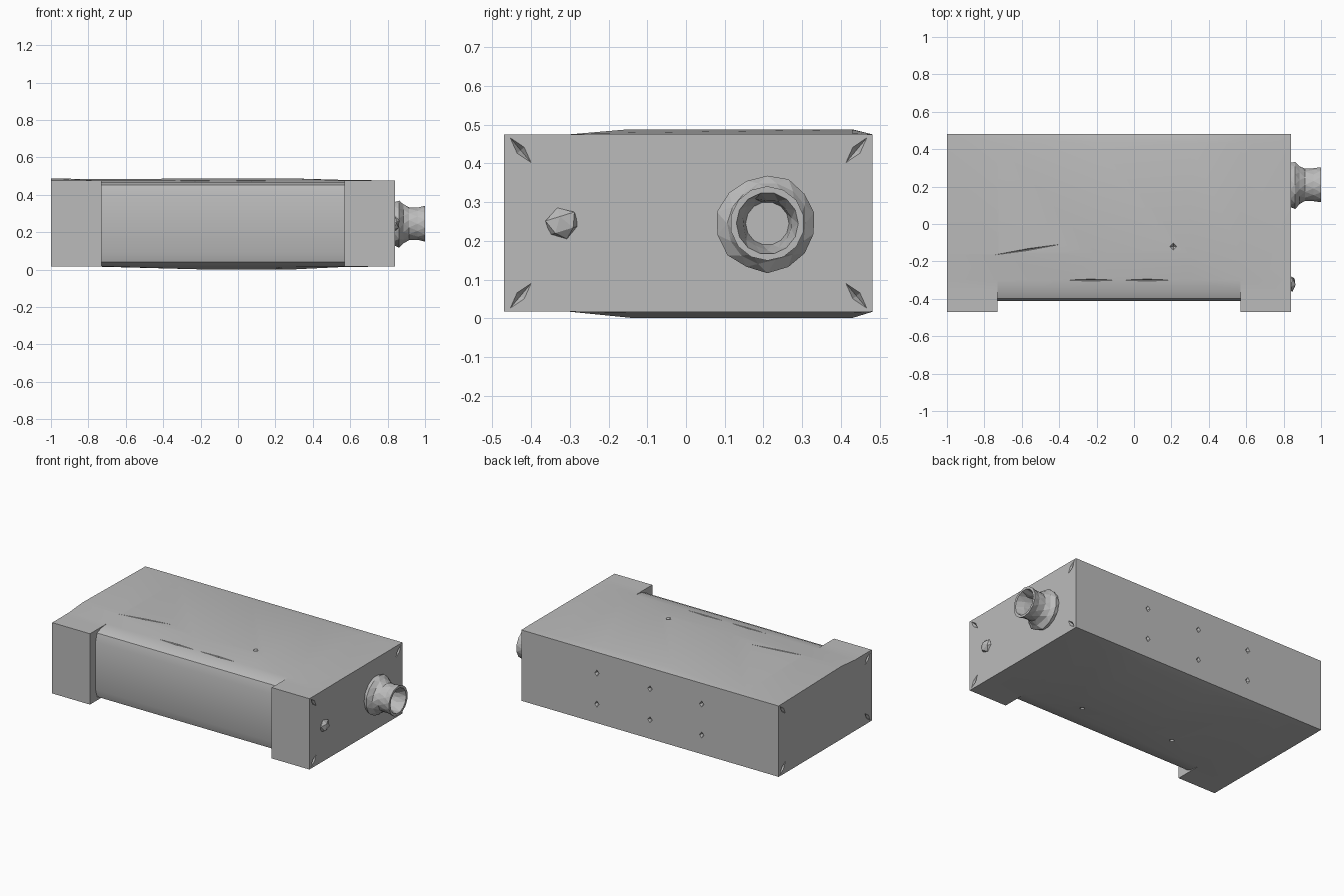
import bpy, bmesh, math, random
from mathutils import Matrix, Vector, Euler

random.seed(4)
cube = bpy.data.objects.get("Cube")
if cube:
    bpy.data.objects.remove(cube, do_unlink=True)

grey = bpy.data.materials.new("plain_grey")
grey.use_nodes = True
colour = (0.5, 0.5, 0.5, 1)
grey.diffuse_color = colour
grey.node_tree.nodes["Principled BSDF"].inputs["Base Color"].default_value = colour


def make_object(name, bm):
    bmesh.ops.recalc_face_normals(bm, faces=bm.faces)
    mesh = bpy.data.meshes.new(name)
    bm.to_mesh(mesh)
    bm.free()
    mesh.materials.append(grey)
    obj = bpy.data.objects.new(name, mesh)
    bpy.context.collection.objects.link(obj)
    return obj


def loft(bm, rings, closed_ends=True):
    rows = [[bm.verts.new(p) for p in ring] for ring in rings]
    for a, b in zip(rows, rows[1:]):
        for i in range(len(a)):
            j = (i + 1) % len(a)
            bm.faces.new((a[i], a[j], b[j], b[i]))
    if closed_ends:
        bm.faces.new(rows[0])
        bm.faces.new(rows[-1])


# Housing: one loft along x, full-depth at the ears, set back between them
TOP, MID = 0.475, 0.246
EAR_NOSE = [(-0.30, TOP), (-0.37, TOP), (-0.43, TOP), (-0.47, TOP)]
PANEL_NOSE = [(-0.30, TOP), (-0.36, 0.468), (-0.397, 0.452), (-0.413, 0.40)]


def section(x, nose, rear, front, under):
    upper = [(0.482, TOP), (0.43, TOP + rear), (-0.16, TOP + front)] + nose
    lower = [(0.482, TOP), (0.43, TOP + under), (-0.14, TOP + under)] + nose
    lower = [(y, 2 * MID - z) for y, z in reversed(lower)]
    return [Vector((x, y, z)) for y, z in upper + lower]


bm = bmesh.new()
loft(bm, [
    section(-1.0, EAR_NOSE, 0.001, 0.012, 0.001),
    section(-0.73, EAR_NOSE, 0.002, 0.008, 0.002),
    section(-0.73, PANEL_NOSE, 0.002, 0.008, 0.002),
    section(-0.2, PANEL_NOSE, 0.013, 0.012, 0.016),
    section(0.3, PANEL_NOSE, 0.012, 0.012, 0.016),
    section(0.57, PANEL_NOSE, 0.003, 0.004, 0.003),
    section(0.57, EAR_NOSE, 0.003, 0.004, 0.003),
    section(0.84, EAR_NOSE, 0.001, 0.001, 0.001),
])
bmesh.ops.remove_doubles(bm, verts=bm.verts, dist=0.0001)
housing = make_object("housing", bm)

# Cutter: pointed screw dimples and thin grooves
bm = bmesh.new()


def dimple(loc, size, rot=(0, 0, 0)):
    m = Matrix.LocRotScale(Vector(loc), Euler(rot), Vector(size))
    bmesh.ops.create_uvsphere(bm, u_segments=4, v_segments=2, radius=1, matrix=m)


for x in (-1.0, 0.84):
    for y, sy in ((-0.427, -1), (0.44, 1)):
        for z, sz in ((0.434, 1), (0.058, -1)):
            dimple((x, y, z), (0.02, 0.012, 0.042), (-sy * sz * 0.7, 0, 0))
for x in (0.30, -0.08, -0.45):
    for z in (0.34, 0.14):
        dimple((x, 0.482, z), (0.016, 0.02, 0.02))
dimple((0.21, -0.12, 0.487), (0.018, 0.018, 0.02))
for x, y in ((0.22, -0.2), (-0.41, -0.15)):
    dimple((x, y, 0.008), (0.018, 0.018, 0.02))
dimple((-0.57, -0.137, 0.484), (0.2, 0.005, 0.01), (0, 0, 0.16))
for x in (-0.23, 0.07):
    dimple((x, -0.3, 0.475), (0.13, 0.006, 0.01))
cutter = make_object("dimple_cutter", bm)
cutter.hide_render = True

mod = housing.modifiers.new("dimples", 'BOOLEAN')
mod.operation = 'DIFFERENCE'
mod.solver = 'EXACT'
mod.object = cutter
bpy.context.view_layer.objects.active = housing
housing.select_set(True)
bpy.ops.object.modifier_apply(modifier=mod.name)
bpy.data.objects.remove(cutter, do_unlink=True)
bpy.ops.object.shade_smooth_by_angle(angle=math.radians(22))

# Round socket on the right side: faceted flange, waisted barrel, hollow mouth
SIDES = 14
PROFILE = [(0.835, 0.118), (0.862, 0.128), (0.885, 0.102), (0.915, 0.088),
           (0.96, 0.088), (1.0, 0.096), (1.0, 0.080), (0.95, 0.064), (0.90, 0.056)]
bm = bmesh.new()
rings = []
for k, (x, r) in enumerate(PROFILE):
    ring = []
    for i in range(SIDES):
        a = math.tau * (i + 0.5 * (k % 2)) / SIDES
        rough = random.uniform(-0.007, 0.007) if k in (1, 2, 7) else 0
        ring.append((x, 0.21 + (r + rough) * math.cos(a), 0.245 + (r + rough) * math.sin(a)))
    rings.append(ring)
loft(bm, rings)
bmesh.ops.triangulate(bm, faces=[f for f in bm.faces if len(f.verts) == 4])
make_object("socket", bm)

# Small faceted button near the front of the right side
bm = bmesh.new()
bmesh.ops.create_icosphere(bm, subdivisions=1, radius=1, matrix=Matrix.LocRotScale(
    Vector((0.84, -0.32, 0.245)), Euler((0.3, 0, 0)), Vector((0.026, 0.046, 0.042))))
make_object("side_button", bm)
